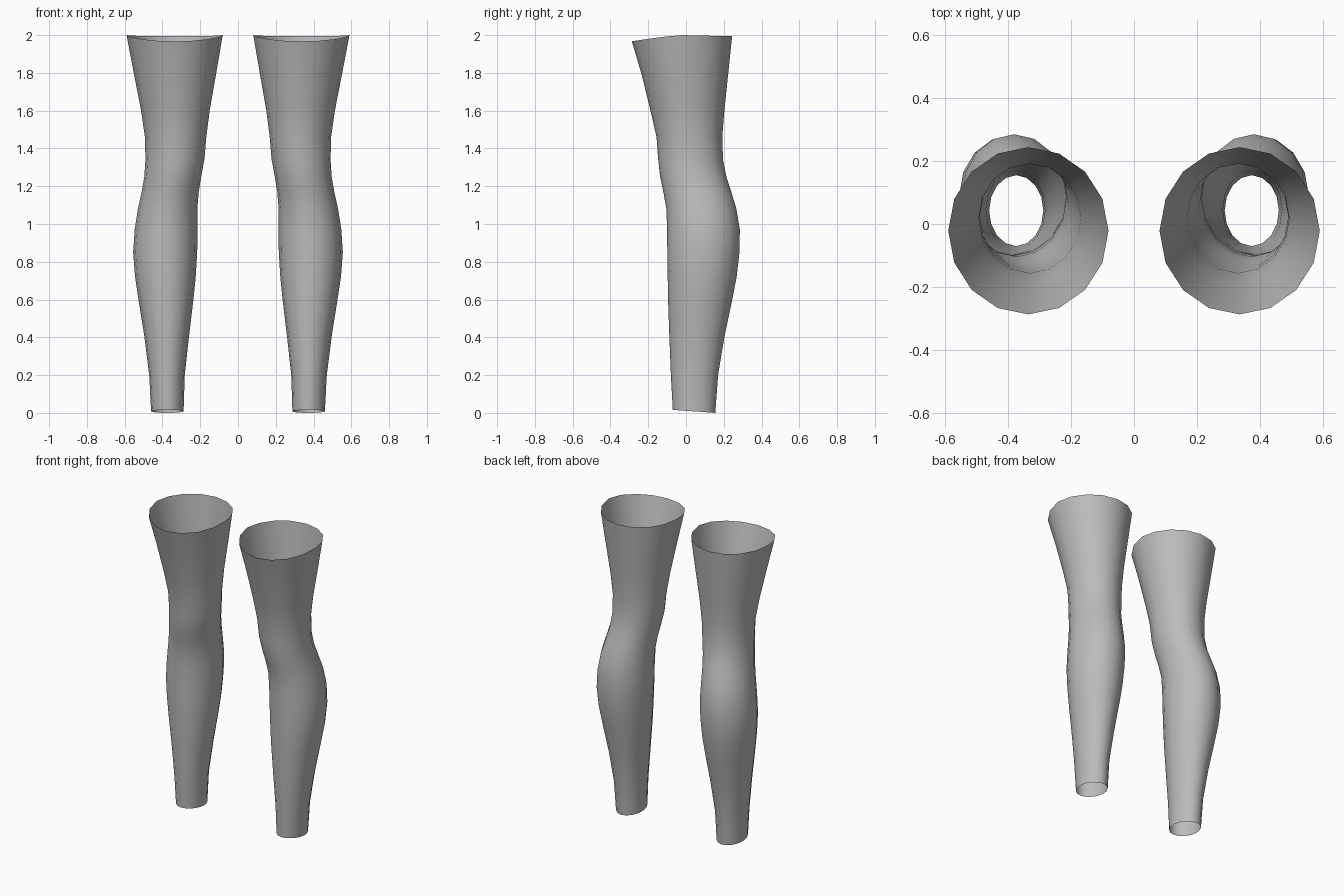
import bpy, bmesh, math

if "Cube" in bpy.data.objects:
    bpy.data.objects.remove(bpy.data.objects["Cube"])

SIDES = 16
# z, inner x, outer x, front y, back y
RINGS = [
    (0.00, .288, .460, -.070, .155), (0.20, .282, .470, -.080, .170),
    (0.40, .260, .495, -.088, .203), (0.60, .236, .527, -.095, .245),
    (0.72, .224, .545, -.097, .268), (0.85, .216, .555, -.099, .283),
    (0.97, .214, .547, -.100, .285), (1.08, .215, .530, -.104, .267),
    (1.17, .208, .510, -.120, .240), (1.25, .195, .496, -.137, .214),
    (1.34, .178, .490, -.147, .196), (1.46, .168, .493, -.156, .192),
    (1.60, .150, .513, -.188, .203), (1.80, .115, .552, -.237, .224),
    (2.00, .081, .590, -.287, .244),
]

grey = bpy.data.materials.new("grey")
grey.diffuse_color = (0.5, 0.5, 0.5, 1)
grey.use_nodes = True
grey.node_tree.nodes["Principled BSDF"].inputs["Base Color"].default_value = grey.diffuse_color


def rim_offset(z, s):
    """Slanted rims: s runs from -1 at the front to 1 at the back."""
    if z == 0:
        return 0.008 * (1 - s)
    if z == 2:
        return -0.033 * max(0, -s) ** 1.3 - 0.006 * max(0, s)
    return 0


def leg(name, side):
    """Open tube lofted through the rings."""
    bm = bmesh.new()
    loops = []
    for z, xi, xo, yf, yb in RINGS:
        loop = []
        for i in range(SIDES):
            a = 2 * math.pi * i / SIDES
            s = math.sin(a)
            x = (xi + xo) / 2 + (xo - xi) / 2 * math.cos(a)
            y = (yf + yb) / 2 + (yb - yf) / 2 * s
            loop.append(bm.verts.new((side * x, y, z + rim_offset(z, s))))
        loops.append(loop)
    for low, high in zip(loops, loops[1:]):
        for i in range(SIDES):
            j = (i + 1) % SIDES
            quad = (low[i], low[j], high[j], high[i])
            bm.faces.new(quad if side > 0 else quad[::-1]).smooth = True
    mesh = bpy.data.meshes.new(name)
    bm.to_mesh(mesh)
    bm.free()
    mesh.materials.append(grey)
    bpy.context.collection.objects.link(bpy.data.objects.new(name, mesh))


leg("right_leg", 1)
leg("left_leg", -1)
